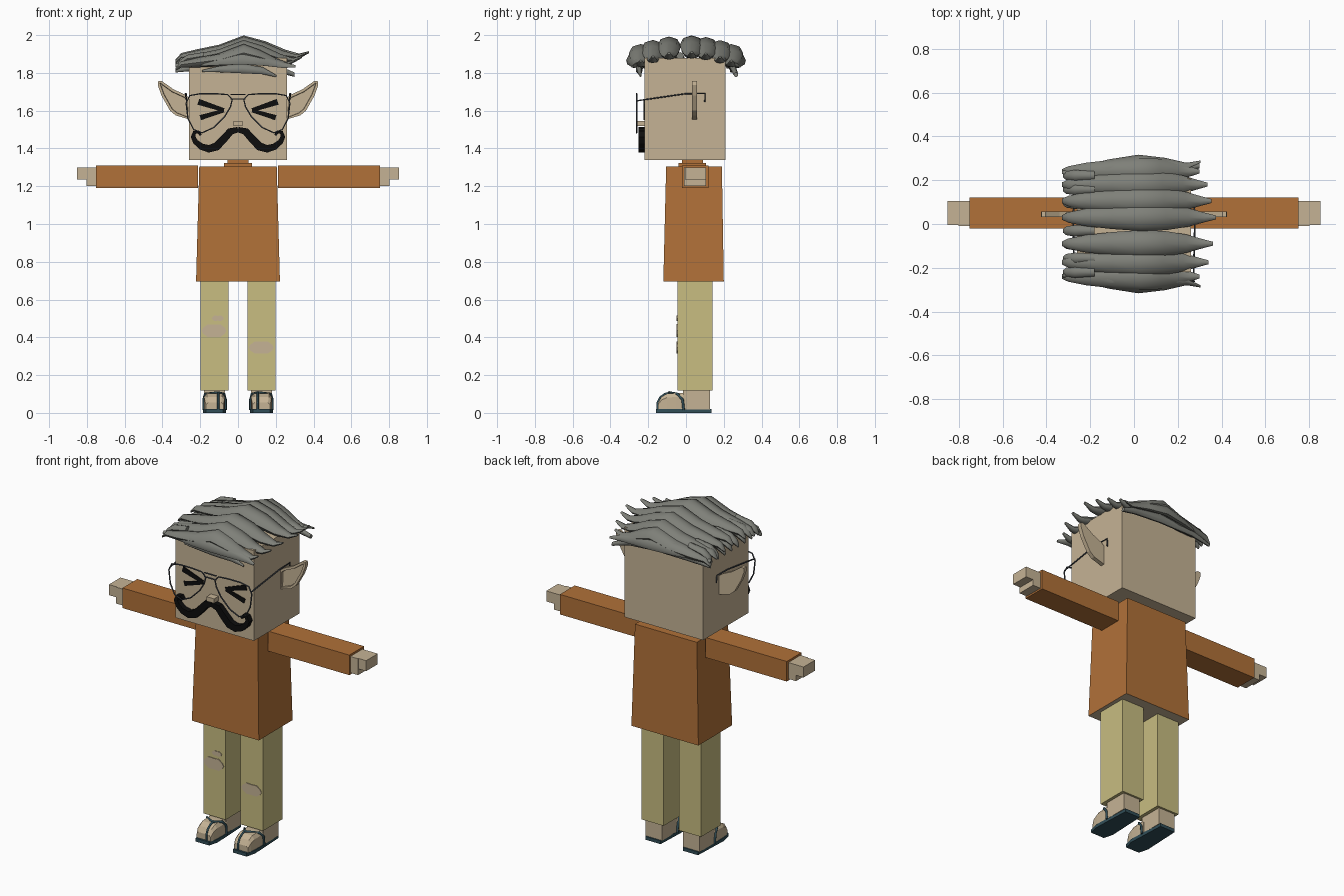
import bpy, bmesh, math
from mathutils import Vector

old = bpy.data.objects.get("Cube")
if old:
    bpy.data.objects.remove(old, do_unlink=True)


def material(name, rgb):
    m = bpy.data.materials.new(name)
    m.use_nodes = True
    m.diffuse_color = (*rgb, 1)
    m.node_tree.nodes["Principled BSDF"].inputs["Base Color"].default_value = (*rgb, 1)
    return m


SKIN = material("skin", (0.56, 0.45, 0.30))
ORANGE = material("orange cloth", (0.44, 0.165, 0.04))
KHAKI = material("khaki cloth", (0.58, 0.51, 0.22))
HAIR = material("grey hair", (0.21, 0.215, 0.19))
TEAL = material("dark teal", (0.03, 0.075, 0.095))
WIRE = material("slate wire", (0.06, 0.07, 0.085))
BLACK = material("black", (0.004, 0.004, 0.004))


def finish(name, bm, mat):
    bmesh.ops.recalc_face_normals(bm, faces=bm.faces)
    me = bpy.data.meshes.new(name)
    bm.to_mesh(me)
    bm.free()
    me.materials.append(mat)
    ob = bpy.data.objects.new(name, me)
    bpy.context.collection.objects.link(ob)
    return ob


def loft(name, rings, mat):
    """Skin a row of equal rings and cap both ends."""
    bm = bmesh.new()
    rows = [[bm.verts.new(p) for p in r] for r in rings]
    n = len(rows[0])
    for a, b in zip(rows, rows[1:]):
        for i in range(n):
            j = (i + 1) % n
            bm.faces.new((a[i], a[j], b[j], b[i]))
    bm.faces.new(rows[0])
    bm.faces.new(rows[-1])
    return finish(name, bm, mat)


def rect(x, y, z):
    return [(x[0], y[0], z), (x[1], y[0], z), (x[1], y[1], z), (x[0], y[1], z)]


def box(name, x, y, z, mat):
    return loft(name, [rect(x, y, z[0]), rect(x, y, z[1])], mat)


def prism(name, outline, y0, y1, mat):
    """Extrude an x-z outline along y."""
    return loft(name, [[(x, y, z) for x, z in outline] for y in (y0, y1)], mat)


def ribbon(name, path, y0, y1, mat):
    """Flat bar following x, z, half-width points."""
    rings = []
    for i, (x, z, w) in enumerate(path):
        a, b = path[max(i - 1, 0)], path[min(i + 1, len(path) - 1)]
        t = Vector((b[0] - a[0], b[1] - a[1])).normalized() * w
        p, q = (x - t.y, z + t.x), (x + t.y, z - t.x)
        rings.append([(p[0], y0, p[1]), (q[0], y0, q[1]), (q[0], y1, q[1]), (p[0], y1, p[1])])
    return loft(name, rings, mat)


def wire(name, pts, radius, mat, closed=False):
    cu = bpy.data.curves.new(name, "CURVE")
    cu.dimensions = "3D"
    cu.bevel_depth = radius
    cu.bevel_resolution = 1
    cu.use_fill_caps = True
    sp = cu.splines.new("POLY")
    sp.points.add(len(pts) - 1)
    for p, co in zip(sp.points, pts):
        p.co = (*co, 1)
    sp.use_cyclic_u = closed
    cu.materials.append(mat)
    ob = bpy.data.objects.new(name, cu)
    bpy.context.collection.objects.link(ob)
    bpy.ops.object.select_all(action="DESELECT")
    ob.select_set(True)
    bpy.context.view_layer.objects.active = ob
    bpy.ops.object.convert(target="MESH")
    return ob


# Head, neck and shirt
box("head", (-0.26, 0.26), (-0.22, 0.21), (1.34, 1.88), SKIN)
box("neck", (-0.055, 0.055), (-0.02, 0.09), (1.3, 1.345), ORANGE)
box("collar", (-0.075, 0.075), (-0.04, 0.105), (1.3, 1.322), ORANGE)
shirt = loft("shirt", [rect((-0.222, 0.222), (-0.12, 0.2), 0.695),
                       rect((-0.205, 0.205), (-0.105, 0.19), 1.305)], ORANGE)
shirt.data.materials.append(SKIN)
for f in shirt.data.polygons:
    f.material_index = int(f.normal.z < -0.9)

EAR = [(0.255, 1.665), (0.28, 1.685), (0.34, 1.712), (0.405, 1.758), (0.422, 1.757),
       (0.425, 1.735), (0.405, 1.68), (0.36, 1.6), (0.33, 1.575), (0.255, 1.553)]
LENS = [(0.03, 1.66), (0.055, 1.685), (0.12, 1.69), (0.2, 1.69), (0.255, 1.68), (0.275, 1.64),
        (0.265, 1.56), (0.235, 1.5), (0.19, 1.483), (0.13, 1.51), (0.07, 1.57), (0.04, 1.62)]
TACHE = [(0, 1.5, 0.014), (0.04, 1.49, 0.019), (0.08, 1.445, 0.021), (0.115, 1.41, 0.022),
         (0.155, 1.398, 0.02), (0.195, 1.41, 0.017), (0.225, 1.435, 0.014), (0.238, 1.462, 0.012),
         (0.23, 1.485, 0.01), (0.21, 1.487, 0.009), (0.197, 1.47, 0.006)]

for s, side in ((1, "left"), (-1, "right")):
    def sx(a, b):
        return tuple(sorted((s * a, s * b)))

    # Arms and stepped hands
    box(side + "_sleeve", sx(0.212, 0.752), (-0.02, 0.12), (1.19, 1.31), ORANGE)
    box(side + "_palm", sx(0.74, 0.803), (-0.01, 0.105), (1.2, 1.298), SKIN)
    box(side + "_fingers", sx(0.8, 0.853), (-0.005, 0.105), (1.235, 1.298), SKIN)

    # Ear with a recessed inner shell
    ear = prism(side + "_ear", [(s * x, z) for x, z in EAR], 0.032, 0.057, SKIN)
    bm = bmesh.new()
    bm.from_mesh(ear.data)
    bm.faces.ensure_lookup_table()
    front = min(bm.faces, key=lambda f: f.calc_center_median().y)
    bmesh.ops.inset_region(bm, faces=[front], thickness=0.014, depth=0)
    bmesh.ops.inset_region(bm, faces=[front], thickness=0.002, depth=-0.012)
    bm.to_mesh(ear.data)
    bm.free()

    # Glasses
    wire(side + "_lens_rim", [(s * x, -0.262, z) for x, z in LENS], 0.004, WIRE, True)
    wire(side + "_temple", [(s * 0.272, -0.262, 1.652), (s * 0.278, 0, 1.69),
                            (s * 0.275, 0.1, 1.69), (s * 0.272, 0.1, 1.645)], 0.004, WIRE)

    # Squinting eye and moustache half
    ribbon(side + "_eye_upper", [(s * 0.075, 1.603, 0.01), (s * 0.21, 1.647, 0.016)], -0.226, -0.218, BLACK)
    ribbon(side + "_eye_lower", [(s * 0.075, 1.6, 0.009), (s * 0.2, 1.563, 0.014)], -0.226, -0.218, BLACK)
    ribbon(side + "_moustache", [(s * x, z, w) for x, z, w in TACHE], -0.252, -0.218, BLACK)

    # Trouser leg and ankle
    box(side + "_trouser_leg", sx(0.05, 0.198), (-0.046, 0.14), (0.118, 0.7), KHAKI)
    box(side + "_ankle", sx(0.07, 0.18), (-0.015, 0.128), (0.018, 0.12), SKIN)

    # Rounded foot, lofted heel to toe
    profile = [(0, 0.105, 0.055), (-0.05, 0.105, 0.056), (-0.1, 0.102, 0.055),
               (-0.13, 0.085, 0.052), (-0.148, 0.055, 0.046)]
    c = s * 0.124
    loft(side + "_foot", [[(c - w, y, 0.018), (c + w, y, 0.018), (c + w, y, h * 0.8), (c + w * 0.75, y, h),
                           (c - w * 0.75, y, h), (c - w, y, h * 0.8)] for y, h, w in profile], SKIN)

    # Sandal
    sole = [(-0.05, 0.135), (-0.06, -0.1), (-0.045, -0.16), (0.045, -0.16), (0.06, -0.1), (0.05, 0.135)]
    loft(side + "_sandal_sole", [[(c + x, y, z) for x, y in sole] for z in (0, 0.02)], TEAL)
    t = s * 0.105
    wire(side + "_sandal_strap", [(c - 0.058, -0.012, 0.015), (c - 0.058, -0.018, 0.07), (c - 0.05, -0.045, 0.1),
                                  (t, -0.09, 0.108), (c + 0.05, -0.045, 0.1), (c + 0.058, -0.018, 0.07),
                                  (c + 0.058, -0.012, 0.015)], 0.007, TEAL)
    wire(side + "_toe_strap", [(t, -0.08, 0.109), (t, -0.112, 0.1), (t, -0.137, 0.083),
                               (t, -0.15, 0.055), (t, -0.15, 0.015)], 0.006, TEAL)

# Bridge and nose
for z in (1.662, 1.686):
    wire("glasses_bridge", [(-0.04, -0.262, z), (0.04, -0.262, z)], 0.004, WIRE)
box("nose", (-0.025, 0.025), (-0.262, -0.215), (1.518, 1.545), SKIN)


# Torn patches on the trousers
def patch(name, x, z, rx, rz, ripple):
    ring = []
    for i in range(12):
        a = math.tau * i / 12
        r = 1 + ripple * (-1) ** i
        ring.append((x + rx * math.cos(a), z + rz * r * math.sin(a)))
    prism(name, ring, -0.05, -0.044, SKIN)


patch("right_knee_tear", -0.127, 0.435, 0.066, 0.036, 0.1)
patch("right_small_tear", -0.107, 0.501, 0.033, 0.015, 0.15)
patch("left_knee_tear", 0.123, 0.346, 0.067, 0.034, 0.1)


# Hair locks: lofted along x from x, y, z, half-width, half-height
def lock(name, path, roll=0):
    rings = []
    for x, y, z, w, h in path:
        ring = []
        for i in range(8):
            a = math.tau * i / 8
            u, v = w * math.cos(a), h * math.sin(a)
            ring.append((x, y + u * math.cos(roll) - v * math.sin(roll),
                         z + u * math.sin(roll) + v * math.cos(roll)))
        rings.append(ring)
    ob = loft(name, rings, HAIR)
    bpy.ops.object.select_all(action="DESELECT")
    ob.select_set(True)
    bpy.context.view_layer.objects.active = ob
    bpy.ops.object.shade_smooth_by_angle(angle=math.radians(50))


CREST = [(-0.33, 1.865, 0.01, 0.008), (-0.3, 1.89, 0.024, 0.016), (-0.22, 1.9, 0.04, 0.025),
         (-0.1, 1.915, 0.053, 0.035), (0.03, 1.952, 0.062, 0.047), (0.14, 1.93, 0.058, 0.038),
         (0.24, 1.9, 0.042, 0.024), (0.31, 1.89, 0.022, 0.013), (0.36, 1.91, 0.009, 0.006)]
for y, tip in ((-0.24, 0.3), (-0.175, 0.34), (-0.09, 0.36), (0.03, 0.375), (0.105, 0.355), (0.18, 0.335), (0.24, 0.3)):
    k = tip / 0.36
    drop = 0.8 * y * y
    lock("crest_lock", [(x * k if x > 0.1 else x, y, z - drop, w, h) for x, z, w, h in CREST])

# Short curls on the right edge
for i in range(8):
    y = -0.22 + i * 0.063
    lock("side_curl", [(-0.325, y, 1.83, 0.008, 0.008), (-0.31, y, 1.85, 0.02, 0.016),
                       (-0.27, y, 1.875, 0.026, 0.02), (-0.18, y, 1.89, 0.02, 0.02)])

# Drooping locks over the front and back edges
EDGE = [(-0.33, 0.235, 1.84, 0.01), (-0.25, 0.245, 1.85, 0.02), (-0.12, 0.268, 1.868, 0.036),
        (0.02, 0.284, 1.88, 0.044), (0.14, 0.276, 1.866, 0.036), (0.24, 0.265, 1.842, 0.02), (0.305, 0.285, 1.835, 0.007)]
for s, side in ((-1, "front"), (1, "back")):
    lock(side + "_edge_lock", [(x, s * y, z, w, w * 0.55) for x, y, z, w in EDGE], s * -0.9)
lock("fringe_lock", [(-0.19, -0.235, 1.81, 0.005, 0.004), (-0.1, -0.245, 1.82, 0.017, 0.012),
                     (0.02, -0.25, 1.823, 0.026, 0.016), (0.13, -0.245, 1.812, 0.02, 0.012),
                     (0.205, -0.24, 1.782, 0.005, 0.004)], 1.3)
lock("nape_lock", [(-0.33, 0.24, 1.81, 0.008, 0.008), (-0.2, 0.25, 1.835, 0.022, 0.016),
                   (0.02, 0.245, 1.85, 0.035, 0.02), (0.2, 0.25, 1.825, 0.022, 0.016),
                   (0.3, 0.265, 1.79, 0.012, 0.012)], -1.3)
